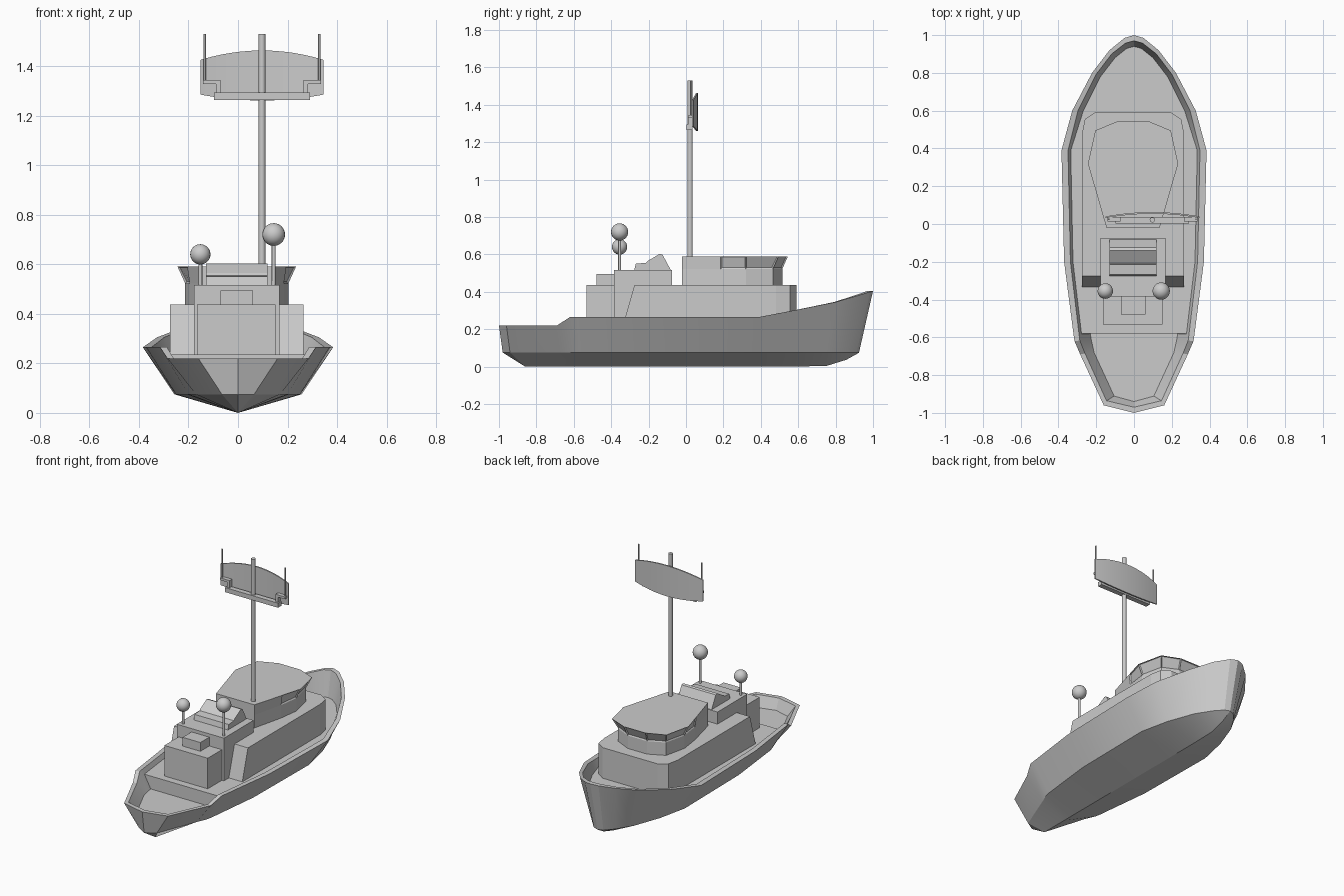
import bpy, bmesh, math
from mathutils import Vector

if "Cube" in bpy.data.objects:
    bpy.data.objects.remove(bpy.data.objects["Cube"])

CX = -0.005  # deckhouse centre line


def finish(name, bm, smooth=None):
    bmesh.ops.remove_doubles(bm, verts=bm.verts, dist=1e-4)
    bmesh.ops.recalc_face_normals(bm, faces=bm.faces)
    me = bpy.data.meshes.new(name)
    bm.to_mesh(me)
    bm.free()
    ob = bpy.data.objects.new(name, me)
    bpy.context.collection.objects.link(ob)
    if smooth:
        bpy.ops.object.select_all(action='DESELECT')
        ob.select_set(True)
        bpy.context.view_layer.objects.active = ob
        bpy.ops.object.shade_smooth_by_angle(angle=math.radians(smooth))
    return ob


def loft(rings):
    """Closed solid through rings of equal point count."""
    bm = bmesh.new()
    vs = [[bm.verts.new(p) for p in r] for r in rings]
    n = len(vs[0])
    for a, b in zip(vs, vs[1:]):
        for i in range(n):
            bm.faces.new((a[i], a[(i + 1) % n], b[(i + 1) % n], b[i]))
    bm.faces.new(vs[0])
    bm.faces.new(vs[-1])
    return bm


def outline(half, z):
    """Mirror a half plan outline (x, y) about the deckhouse centre."""
    pts = half + [(-x, y) for x, y in reversed(half)]
    return [(x + CX, y, z) for x, y in pts]


def box(name, x0, x1, y0, y1, z0, z1):
    ring = [(x0, y0), (x1, y0), (x1, y1), (x0, y1)]
    return finish(name, loft([[(x, y, z) for x, y in ring] for z in (z0, z1)]))


def rod(name, x, y, z0, z1, r, sides=8):
    ring = [(x + r * math.cos(2 * math.pi * i / sides),
             y + r * math.sin(2 * math.pi * i / sides)) for i in range(sides)]
    return finish(name, loft([[(a, b, z) for a, b in ring] for z in (z0, z1)]), 50)


# Hull stations: y, gunwale half width, sheer z, chine half width, deck z
stations = [
    (-1.0, 0, .22, 0, .15), (-.96, .16, .22, .065, .15), (-.69, .285, .22, .17, .15),
    (-.62, .315, .265, .2, .15), (-.585, .32, .265, .207, .15), (-.585, .32, .265, .207, .235),
    (-.2, .37, .265, .25, .235), (.39, .384, .265, .257, .235), (.6, .327, .305, .215, .235),
    (.8, .222, .345, .15, .235), (.92, .13, .38, .085, .235), (.985, .05, .4, .035, .235),
    (1.0, 0, .405, 0, .235)]
bm = bmesh.new()
rows = []
for y, gx, gz, cx, dz in stations:
    cy = y * .98 if y < 0 else y - .075 * y * y
    kz = max(0, (cy - .7) / .225) ** 2 * .075
    dx = (cx + (gx - cx) * (dz - .075) / (gz - .075)) * .92
    dy = y * (1 - .06 * y ** 4)
    pts = [(0, max(cy, -.86), kz), (cx, cy, .075), (gx, y, gz),
           (gx * .91, y * (1 - .03 * y ** 4), gz), (dx, dy, dz), (0, dy, dz)]
    rows.append([bm.verts.new(p) for p in pts])
for a, b in zip(rows, rows[1:]):
    for i in range(5):
        bm.faces.new((a[i], a[i + 1], b[i + 1], b[i]))
bmesh.ops.remove_doubles(bm, verts=bm.verts, dist=1e-4)
bmesh.ops.dissolve_degenerate(bm, edges=bm.edges, dist=1e-4)
dup = bmesh.ops.duplicate(bm, geom=bm.verts[:] + bm.edges[:] + bm.faces[:])['geom']
for v in dup:
    if isinstance(v, bmesh.types.BMVert):
        v.co.x *= -1
finish("hull", bm, 22)

# Lower deckhouse with raked aft ends
front = [(.2, .592), (.255, .555), (.27, .48)]
finish("lower_deckhouse", loft([outline(front + [(.27, -.335)], .23),
                                outline(front + [(.27, -.275)], .437)]))

# Wheelhouse with flared window band
low = [(.07, .515), (.175, .465), (.208, .32), (.19, .185), (.14, -.022)]
top = [(.08, .545), (.2, .495), (.239, .32), (.2, .185), (.14, -.022)]
bm = loft([outline(low, .43), outline(low, .522), outline(top, .59)])
bm.normal_update()
bmesh.ops.recalc_face_normals(bm, faces=bm.faces)
panes = [f for f in bm.faces if len(f.verts) == 4 and f.calc_center_median().z > .53
         and f.calc_center_median().y > .2]
bmesh.ops.inset_individual(bm, faces=panes, thickness=.008, depth=-.007)
finish("wheelhouse", bm)

# Aft machinery casing
box("funnel_casing", -.178, .167, -.385, -.075, .23, .517)
box("aft_casing", -.165, .152, -.533, -.38, .23, .437)
box("aft_hatch", -.07, .06, -.478, -.384, .43, .495)

# Sloped vent housing on the casing
prof = [(-.278, .51), (-.268, .55), (-.215, .555), (-.205, .565), (-.14, .603),
        (-.125, .598), (-.078, .51)]
finish("vent_housing", loft([[(x, y, z) for y, z in prof] for x in (-.13, .12)]))

# Satellite domes on posts
for side, x, z, r in (("left", -.152, .64, .041), ("right", .144, .72, .046)):
    rod(side + "_dome_post", x, -.355, .51, z, .008)
    bm = bmesh.new()
    bmesh.ops.create_uvsphere(bm, u_segments=20, v_segments=12, radius=r)
    bmesh.ops.translate(bm, verts=bm.verts, vec=Vector((x, -.355, z)))
    finish(side + "_dome", bm, 60)

# Mast with crossbar
MX = .097
rod("mast", MX, .022, .58, 1.53, .014, 10)
box("crossbar", MX - .194, MX + .194, .002, .036, 1.264, 1.294)

# Curved radar reflector
rings = []
for i in range(13):
    t = i / 6 - 1
    x, bow = MX + .249 * t, 1 - t * t
    y0, y1 = .032 + .022 * bow, .04 + .023 * bow
    z0, z1 = 1.285 - .024 * bow, 1.425 + .038 * bow
    rings.append([(x, y0, z0), (x, y1, z0), (x, y1, z1), (x, y0, z1)])
finish("radar_reflector", loft(rings), 30)

# Stepped brackets and whip aerials at both ends
for side, s in (("left", -1), ("right", 1)):
    def span(a, b):
        return sorted((MX + s * a, MX + s * b))
    box(side + "_bracket_riser", *span(.168, .186), .012, .038, 1.29, 1.343)
    box(side + "_bracket_arm", *span(.168, .238), .012, .038, 1.328, 1.343)
    rod(side + "_aerial", MX + s * .231, .025, 1.335, 1.53, .005, 6)
